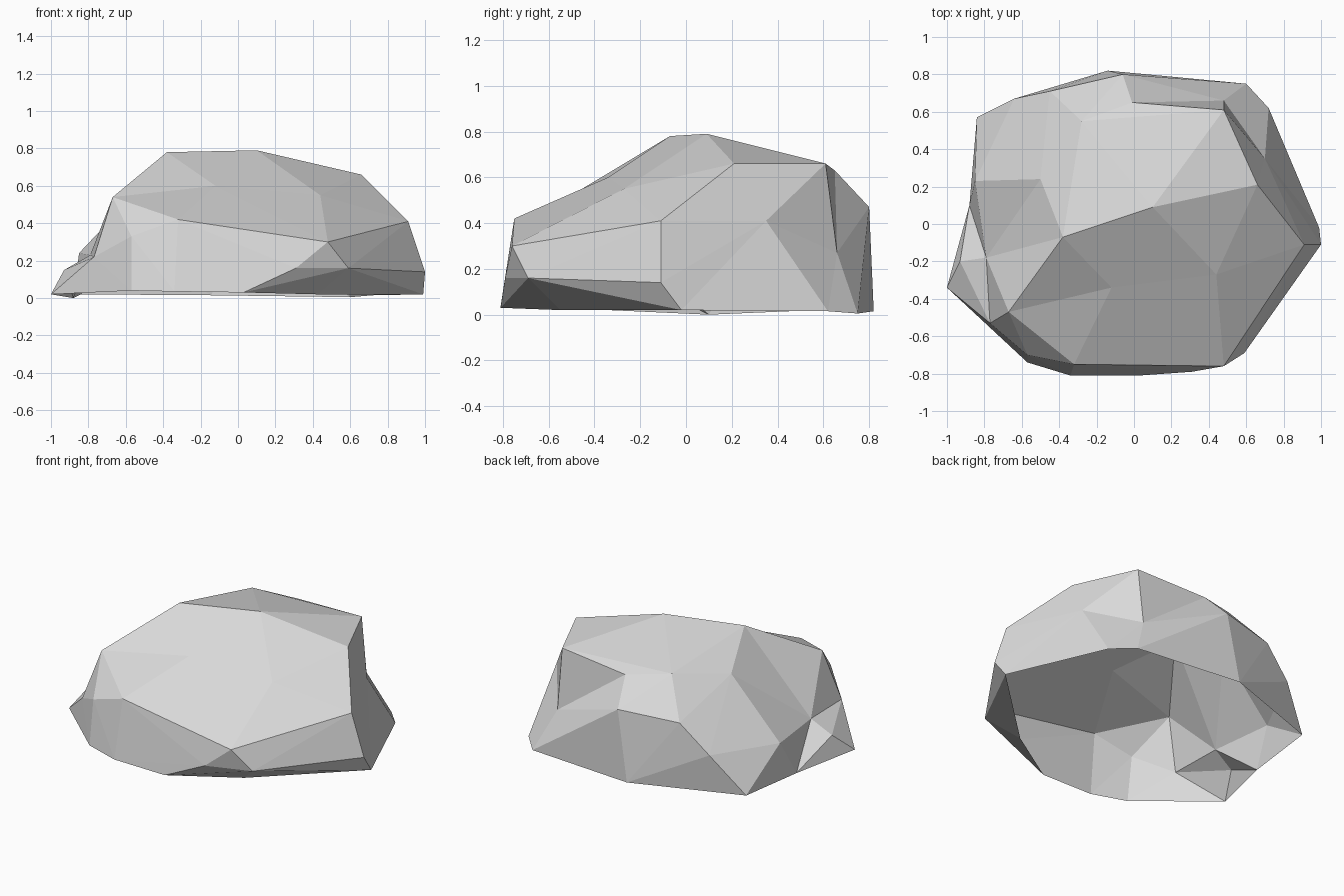
import bpy
import bmesh

# Remove the default cube if present
start_cube = bpy.data.objects.get("Cube")
if start_cube:
    bpy.data.objects.remove(start_cube, do_unlink=True)

# Corner points of the boulder, grouped from crown to ground
crown = {
    "peak": (.1, .09, .79),
    "peak_right": (-.38, -.07, .78),
    "shoulder_left": (.66, .21, .66),
    "shoulder_back": (.48, .61, .66),
    "ledge_top": (-.01, .65, .63),
    "slope_back": (-.28, .55, .67),
    "slope_right": (-.5, .24, .61),
    "shoulder_right": (-.67, -.47, .54),
}
waist = {
    "left_bulge": (.91, -.11, .41),
    "brow_left": (.48, -.76, .3),
    "brow_right": (-.32, -.75, .42),
    "cheek_front": (-.57, -.7, .33),
    "chin_left": (.59, -.69, .16),
    "chin_front": (.31, -.79, .16),
    "left_tip": (1, -.11, .14),
    "right_tip": (-.93, -.2, .15),
    "right_bulge": (-.85, .23, .24),
    "back_bulge": (-.06, .8, .47),
    "back_mid": (-.45, .71, .45),
    "back_right": (-.64, .67, .27),
}
foot = {
    "foot_left": (.99, -.02, .02),
    "foot_front_left": (.43, -.55, .02),
    "foot_front": (.03, -.81, .03),
    "foot_front_mid": (-.34, -.81, .035),
    "foot_front_right": (-.57, -.74, .04),
    "foot_right": (-1, -.34, .02),
    "foot_back_right": (-.84, .57, .02),
    "foot_back": (-.14, .82, .015),
    "foot_back_left": (.6, .75, .005),
    "foot_corner": (.72, .62, .015),
}

# Convex body of the boulder
bm = bmesh.new()
corner = {}
for group in (crown, waist, foot):
    for name, position in group.items():
        corner[name] = bm.verts.new(position)
bmesh.ops.convex_hull(bm, input=list(bm.verts), use_existing_faces=False)


def dent(name, position, ring):
    """Replace the faces spanned by the ring with a fan around a new corner."""
    members = {corner[key] for key in ring if corner[key].is_valid}
    patch = [f for f in bm.faces if members.issuperset(f.verts)]
    if not patch:
        return
    chosen = set(patch)
    edges = {e for f in patch for e in f.edges}
    border = [tuple(e.verts) for e in edges
              if sum(f in chosen for f in e.link_faces) == 1]
    bmesh.ops.delete(bm, geom=patch, context='FACES_KEEP_BOUNDARY')
    corner[name] = bm.verts.new(position)
    for a, b in border:
        bm.faces.new((a, b, corner[name]))


# Floor fan, kept only until the rim has its final shape
dent("floor", (0, 0, .1), list(foot))

# Pinched right flank
dent("foot_pinch", (-.88, .1, 0),
     ["floor", "foot_right", "foot_back_right", "right_tip", "right_bulge"])
dent("cheek_right", (-.77, -.53, .22),
     ["shoulder_right", "foot_right", "foot_front_right", "cheek_front", "right_tip"])
dent("flank_pinch", (-.79, -.18, .23),
     ["shoulder_right", "peak_right", "slope_right", "right_bulge",
      "right_tip", "cheek_right", "foot_pinch"])

# Broken notch at the back and sunken left flank
dent("notch", (.48, .66, .27),
     ["shoulder_back", "ledge_top", "back_bulge", "foot_back_left", "foot_corner"])
dent("flank_left", (.7, .35, .41),
     ["shoulder_left", "shoulder_back", "notch", "foot_corner", "foot_left",
      "left_bulge", "left_tip"])

# Shallow facets on the front slope
dent("slope_front", (-.12, -.34, .6),
     ["peak", "peak_right", "shoulder_right", "brow_right", "brow_left"])
dent("slope_left", (.44, -.27, .55),
     ["peak", "slope_front", "shoulder_left", "left_bulge", "brow_left"])

# Face the shell outwards, then open its underside
bmesh.ops.recalc_face_normals(bm, faces=list(bm.faces))
bmesh.ops.delete(bm, geom=[corner["floor"]], context='VERTS')
mesh = bpy.data.meshes.new("boulder")
bm.to_mesh(mesh)
bm.free()

# Plain stone colour, flat facets
stone = bpy.data.materials.new("stone grey")
stone.use_nodes = True
colour = (.7, .7, .7, 1)
stone.diffuse_color = colour
stone.node_tree.nodes["Principled BSDF"].inputs["Base Color"].default_value = colour
mesh.materials.append(stone)
boulder = bpy.data.objects.new("boulder", mesh)
bpy.context.scene.collection.objects.link(boulder)
